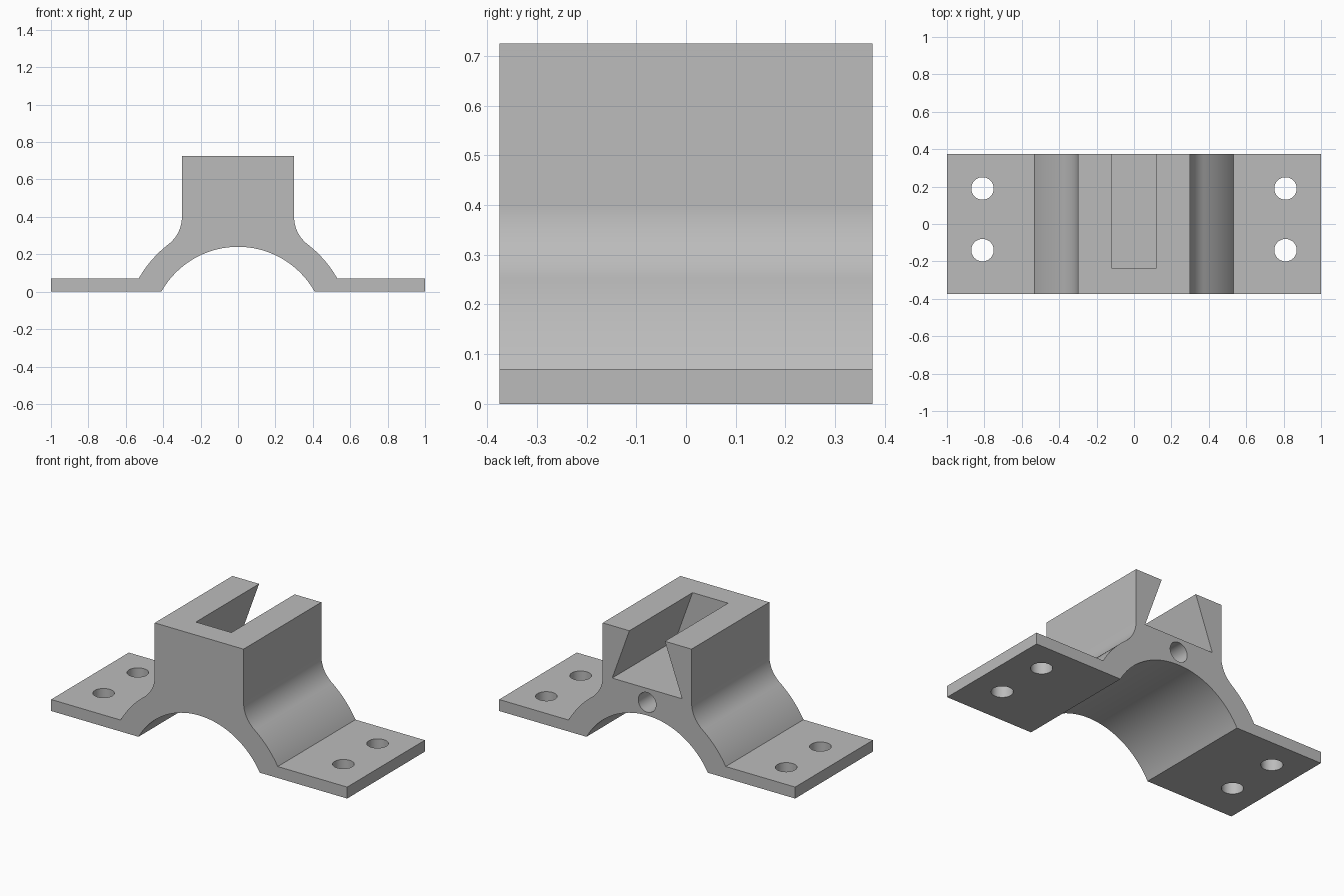
import bpy, bmesh, math
from mathutils import Matrix

cube = bpy.data.objects.get("Cube")
if cube:
    bpy.data.objects.remove(cube, do_unlink=True)

grey = bpy.data.materials.new("plain grey")
grey.use_nodes = True
COLOUR = (0.5, 0.5, 0.5, 1)
grey.diffuse_color = COLOUR
grey.node_tree.nodes["Principled BSDF"].inputs["Base Color"].default_value = COLOUR

HALF_DEPTH = 0.375
TOP = 0.725
FLANGE = 0.07
ARCH_Z = -0.23          # shared centre height of both arch circles
HOLE_R = 0.06


def arc(cx, cz, r, start, end, n):
    """Points on an arc in the XZ plane, angles in radians."""
    steps = [start + (end - start) * i / n for i in range(n + 1)]
    return [(cx + r * math.cos(a), cz + r * math.sin(a)) for a in steps]


def add_object(name, bm):
    bmesh.ops.recalc_face_normals(bm, faces=bm.faces)
    mesh = bpy.data.meshes.new(name)
    bm.to_mesh(mesh)
    bm.free()
    mesh.materials.append(grey)
    obj = bpy.data.objects.new(name, mesh)
    bpy.context.collection.objects.link(obj)
    return obj


def prism(name, outline, y0, y1):
    """Extrude an XZ outline along Y."""
    bm = bmesh.new()
    face = bm.faces.new([bm.verts.new((x, y0, z)) for x, z in outline])
    new = bmesh.ops.extrude_face_region(bm, geom=[face])["geom"]
    verts = [v for v in new if isinstance(v, bmesh.types.BMVert)]
    bmesh.ops.translate(bm, verts=verts, vec=(0, y1 - y0, 0))
    return add_object(name, bm)


def drill(name, location, length, along_y=False):
    bm = bmesh.new()
    turn = Matrix.Rotation(math.pi / 2 if along_y else 0, 4, 'X')
    bmesh.ops.create_cone(bm, cap_ends=True, segments=48, radius1=HOLE_R,
                          radius2=HOLE_R, depth=length,
                          matrix=Matrix.Translation(location) @ turn)
    return add_object(name, bm)


# Clamp body: half outline with arch, flange, shoulder and fillet, then mirrored
inner_r, outer_r, fillet_r, fillet_z = 0.47, 0.61, 0.185, 0.40
block_x = 0.3
fillet_x = block_x + fillet_r
blend = math.atan2(fillet_z - ARCH_Z, fillet_x)
inner_end = math.asin(-ARCH_Z / inner_r)
outer_end = math.asin((FLANGE - ARCH_Z) / outer_r)
half = arc(0, ARCH_Z, inner_r, math.pi / 2, inner_end, 24)
half += [(1, 0), (1, FLANGE)]
half += arc(0, ARCH_Z, outer_r, outer_end, blend, 16)
half += arc(fillet_x, fillet_z, fillet_r, blend + math.pi, math.pi, 16)[1:]
half += [(block_x, TOP)]
outline = half + [(-x, z) for x, z in reversed(half[1:])]
body = prism("clamp_body", outline, -HALF_DEPTH, HALF_DEPTH)

# Dovetail slot, open at the back and the top
floor_z, over = 0.405, 0.05
slope = (0.236 - 0.12) / (TOP - floor_z)
top_x = 0.12 - slope * over
slot = [(-0.236, floor_z), (0.236, floor_z), (top_x, TOP + over), (-top_x, TOP + over)]
cutters = [prism("slot_cutter", slot, -0.235, HALF_DEPTH + over)]

# Blind hole in the back and four bolt holes in the flanges
cutters.append(drill("back_hole_cutter", (0, 0.1, 0.32), 0.67, True))
for x in (-0.81, 0.81):
    for y in (-0.14, 0.19):
        cutters.append(drill("bolt_hole_cutter", (x, y, FLANGE / 2), 0.3))

bpy.ops.object.select_all(action='DESELECT')
bpy.context.view_layer.objects.active = body
body.select_set(True)
for cutter in cutters:
    cutter.hide_render = True
    mod = body.modifiers.new("cut", 'BOOLEAN')
    mod.operation = 'DIFFERENCE'
    mod.solver = 'EXACT'
    mod.object = cutter
    bpy.ops.object.modifier_apply(modifier=mod.name)
    bpy.data.objects.remove(cutter, do_unlink=True)

bpy.ops.object.shade_smooth_by_angle(angle=math.radians(25))
